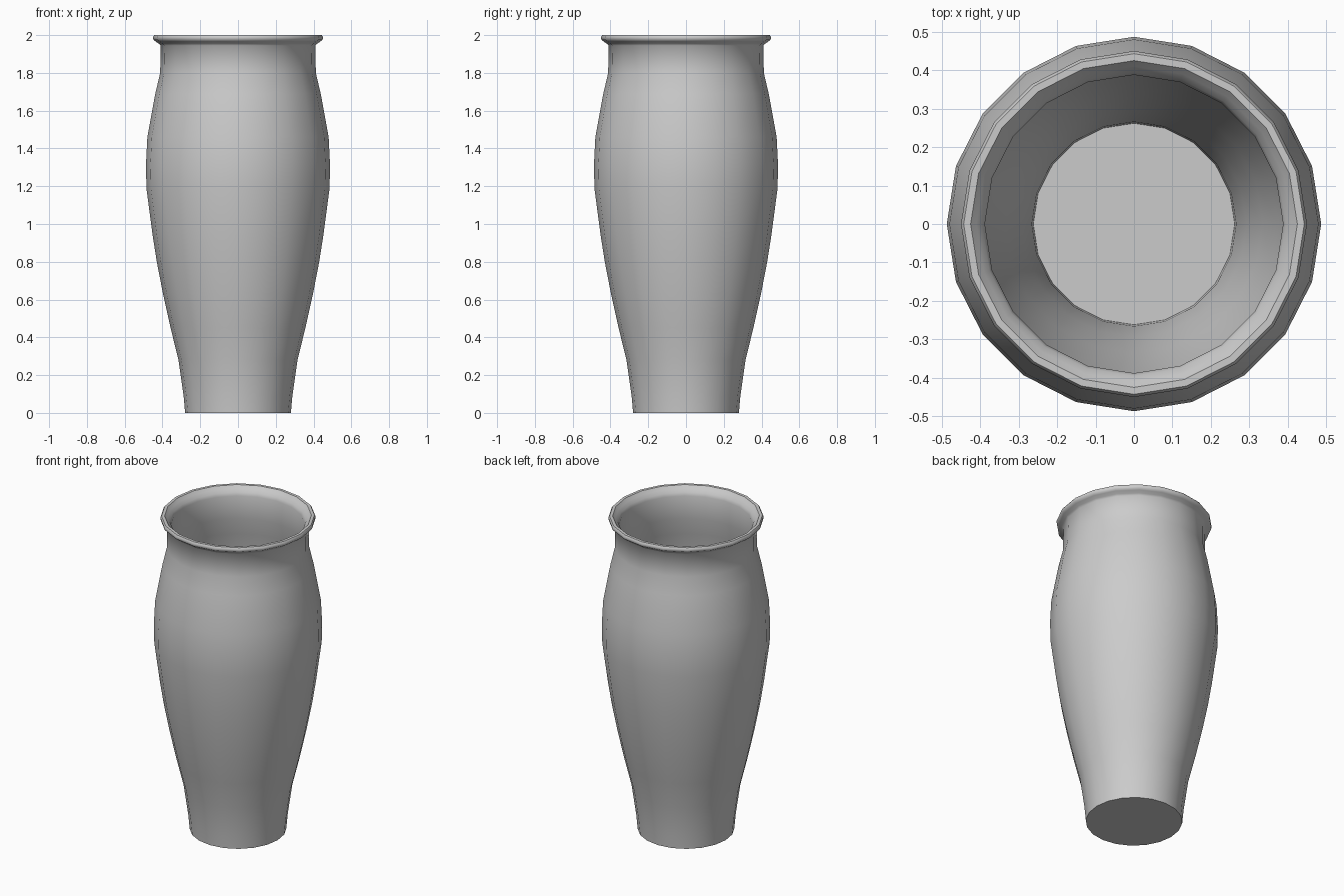
import bpy, bmesh, math

if "Cube" in bpy.data.objects:
    bpy.data.objects.remove(bpy.data.objects["Cube"])

SIDES = 20

# Vase profile (radius, height): outside going up, over the lip, inside going down
outer = [(0.28, 0.0), (0.288, 0.09), (0.315, 0.28), (0.357, 0.45), (0.397, 0.63),
         (0.43, 0.8), (0.452, 0.94), (0.485, 1.19), (0.487, 1.32), (0.48, 1.46),
         (0.438, 1.69), (0.412, 1.80), (0.41, 1.945)]
lip = [(0.42, 1.955), (0.437, 1.967), (0.448, 1.975), (0.45, 1.99),
       (0.443, 2.0), (0.425, 2.0), (0.41, 1.982), (0.395, 1.965)]
inner = [(r - 0.022, z) for r, z in reversed(outer[1:])] + [(0.262, 0.025)]
profile = outer + lip + inner

# Revolve the profile and cap both the base and the inner floor
bm = bmesh.new()
rings = []
for r, z in profile:
    rings.append([bm.verts.new((r * math.cos(2 * math.pi * i / SIDES),
                                r * math.sin(2 * math.pi * i / SIDES), z))
                  for i in range(SIDES)])
for a, b in zip(rings, rings[1:]):
    for i in range(SIDES):
        j = (i + 1) % SIDES
        bm.faces.new((a[i], a[j], b[j], b[i]))
bm.faces.new(rings[0][::-1])
bm.faces.new(rings[-1])
bmesh.ops.recalc_face_normals(bm, faces=bm.faces)

mesh = bpy.data.meshes.new("vase")
bm.to_mesh(mesh)
bm.free()
vase = bpy.data.objects.new("vase", mesh)
bpy.context.collection.objects.link(vase)

# Smooth walls, crisp base edge
bpy.context.view_layer.objects.active = vase
vase.select_set(True)
bpy.ops.object.shade_smooth_by_angle(angle=math.radians(50))
